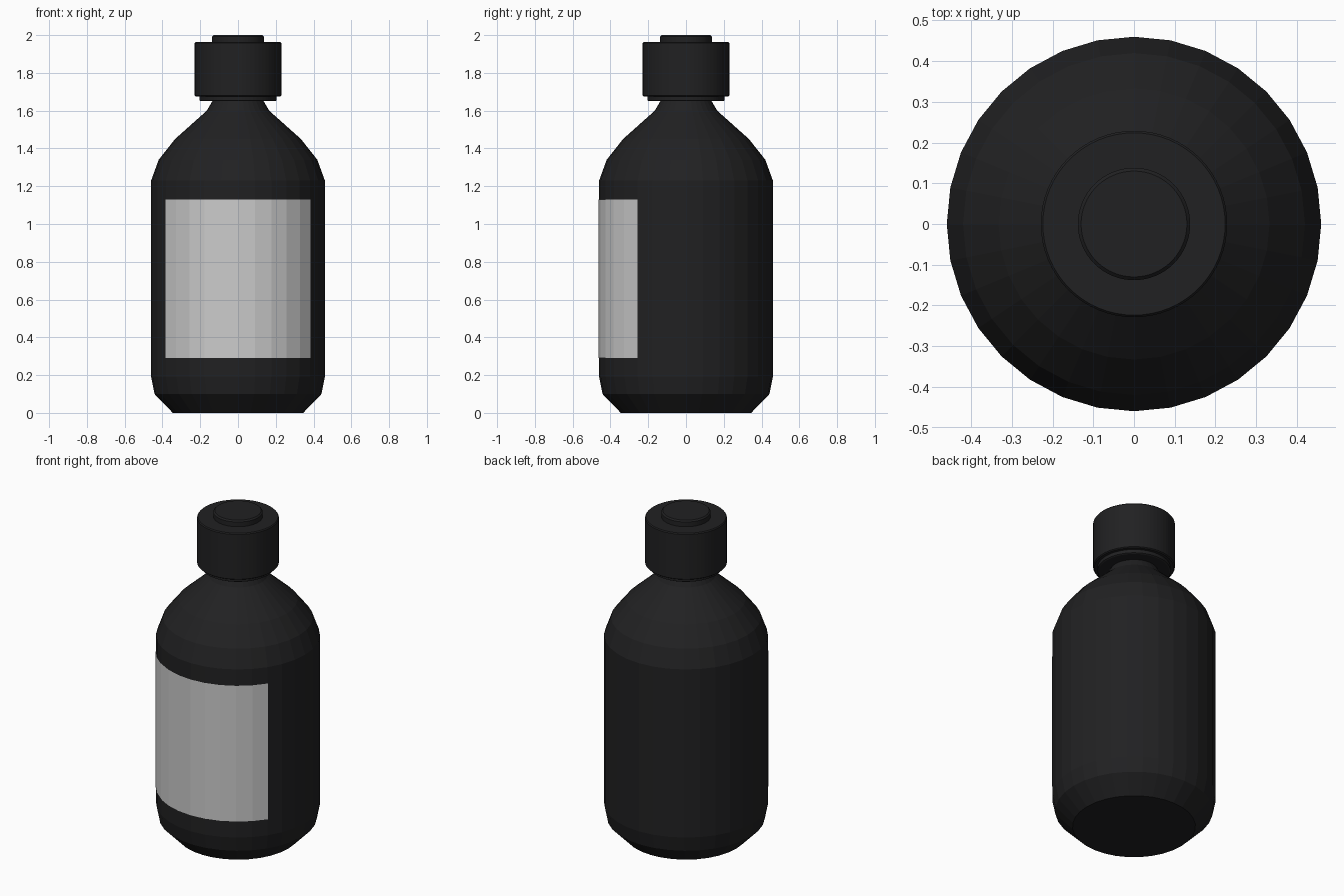
import bpy, bmesh
from math import sin, cos, pi

if "Cube" in bpy.data.objects:
    bpy.data.objects.remove(bpy.data.objects["Cube"])

black = bpy.data.materials.new("black_plastic")
black.diffuse_color = (0.015, 0.015, 0.016, 1)
black.use_nodes = True
black.node_tree.nodes["Principled BSDF"].inputs["Base Color"].default_value = black.diffuse_color


def finish(name, bm, mat=None):
    me = bpy.data.meshes.new(name)
    bm.to_mesh(me)
    bm.free()
    ob = bpy.data.objects.new(name, me)
    bpy.context.collection.objects.link(ob)
    if mat:
        me.materials.append(mat)
    return ob


def lathe(name, profile, sides):
    """Closed solid of revolution from (radius, z) points, bottom to top."""
    bm = bmesh.new()
    rings = [[bm.verts.new((r * cos(2 * pi * i / sides), r * sin(2 * pi * i / sides), z))
              for i in range(sides)] for r, z in profile]
    for a, b in zip(rings, rings[1:]):
        for i in range(sides):
            j = (i + 1) % sides
            bm.faces.new((a[i], a[j], b[j], b[i]))
    bm.faces.new(rings[0][::-1])
    bm.faces.new(rings[-1])
    return finish(name, bm, black)


# Bottle body with chamfered base, rounded shoulder and neck
lathe("bottle_body", [(0.345, 0), (0.442, 0.1), (0.46, 0.19), (0.46, 1.23),
                      (0.42, 1.34), (0.333, 1.45), (0.165, 1.6), (0.13, 1.66)], 32)

# Collar ring, screw cap and raised cap button
lathe("collar_ring", [(0.198, 1.65), (0.205, 1.654), (0.205, 1.69)], 64)
lathe("cap", [(0.222, 1.675), (0.229, 1.68), (0.229, 1.957), (0.224, 1.963)], 64)
lathe("cap_button", [(0.138, 1.95), (0.138, 1.992), (0.13, 2.0)], 64)

# Label wrapped over ten front facets of the body
bm = bmesh.new()
r = 0.4625
columns = []
for i in range(-5, 6):
    a = 2 * pi * i / 32
    columns.append([bm.verts.new((r * sin(a), -r * cos(a), z)) for z in (0.29, 1.13)])
for (a0, a1), (b0, b1) in zip(columns, columns[1:]):
    bm.faces.new((a0, b0, b1, a1))
finish("label", bm)
